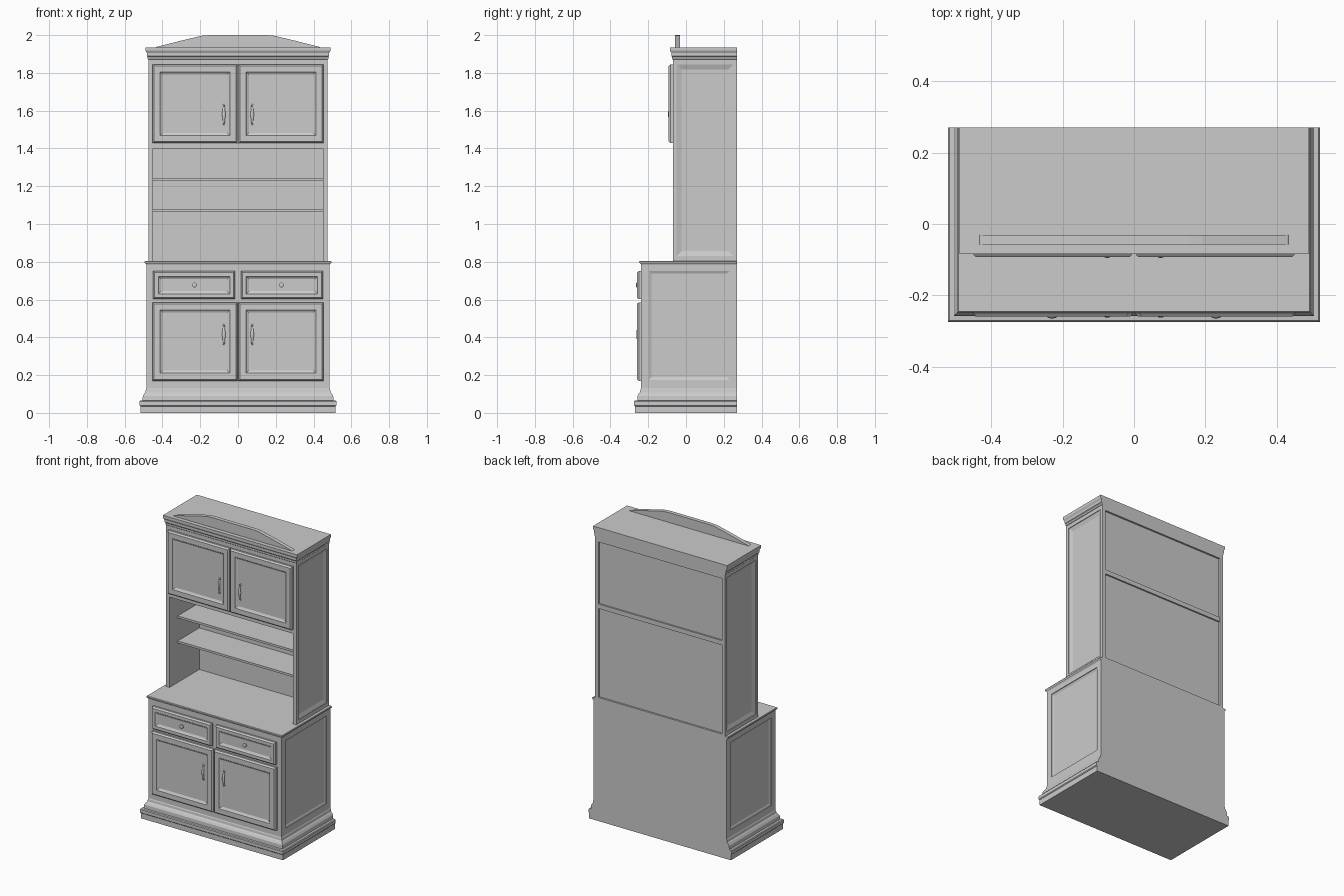
import bpy, bmesh, math
from mathutils import Matrix

if "Cube" in bpy.data.objects:
    bpy.data.objects.remove(bpy.data.objects["Cube"])

# maps from local (u, v, w) to world, w being the outward direction
UP = lambda u, v, w: (u, v, w)
FRONT = lambda u, v, w: (u, -w, v)
RIGHT = lambda u, v, w: (w, u, v)
LEFT = lambda u, v, w: (-w, u, v)


def finish(name, bm, smooth=False):
    bmesh.ops.recalc_face_normals(bm, faces=bm.faces)
    me = bpy.data.meshes.new(name)
    bm.to_mesh(me)
    bm.free()
    ob = bpy.data.objects.new(name, me)
    bpy.context.collection.objects.link(ob)
    if smooth:
        bpy.ops.object.select_all(action='DESELECT')
        ob.select_set(True)
        bpy.context.view_layer.objects.active = ob
        bpy.ops.object.shade_smooth_by_angle(angle=math.radians(40))
    return ob


def loft(name, loops, axis=UP):
    """Closed solid through rectangles (u0, u1, v0, v1, w)."""
    bm = bmesh.new()
    rings = [[bm.verts.new(axis(u, v, w)) for u, v in ((a, c), (b, c), (b, d), (a, d))]
             for a, b, c, d, w in loops]
    for r, s in zip(rings, rings[1:]):
        for i in range(4):
            j = (i + 1) % 4
            bm.faces.new((r[i], r[j], s[j], s[i]))
    bm.faces.new(rings[0])
    bm.faces.new(rings[-1])
    return finish(name, bm)


def box(name, x0, x1, y0, y1, z0, z1):
    return loft(name, [(x0, x1, y0, y1, z0), (x0, x1, y0, y1, z1)])


def moulding(name, half, front, back, profile):
    """Profile (overhang, z) run round the front and both sides, flat at the back."""
    loft(name, [(-half - o, half + o, front - o, back, z) for o, z in profile])


def panel(name, x0, x1, z0, z1, y, rim):
    """Framed overlay front with bevelled edge and sunk, sloped centre."""
    steps = [(0, 0), (0, .012), (.008, .022), (rim, .022), (rim + .004, .017),
             (rim + .014, .012)]
    loft(name, [(x0 + i, x1 - i, z0 + i, z1 - i, -y + h) for i, h in steps], FRONT)


def side(name, axis, w0, w1, outer, inner, slope, depth):
    a, b, c, d = inner
    loft(name, [(*outer, w0), (*outer, w1), (*inner, w1),
                (a, b, c, d, w1 - .004),
                (a + slope, b - slope, c + slope, d - slope, w1 - depth)], axis)


def handle(name, x, y, z):
    """Bow pull: tapered tube, thick in the middle."""
    n, k = 14, 10
    bm = bmesh.new()
    rings = []
    for i in range(n + 1):
        t = i / n
        s = math.sin(math.pi * t)
        r = .0035 + .0055 * s ** 2
        cy = y - .009 * s ** .6 + .002
        rings.append([bm.verts.new((x + r * math.cos(2 * math.pi * j / k),
                                    cy + .45 * r * math.sin(2 * math.pi * j / k),
                                    z - .055 + .11 * t)) for j in range(k)])
    for r, s in zip(rings, rings[1:]):
        for j in range(k):
            bm.faces.new((r[j], r[(j + 1) % k], s[(j + 1) % k], s[j]))
    bm.faces.new(rings[0])
    bm.faces.new(rings[-1])
    # mounting feet
    for dz in (-.045, .045):
        bmesh.ops.create_cone(bm, cap_ends=True, segments=10, radius1=.006, radius2=.005, depth=.008,
                              matrix=Matrix.Translation((x, y - .003, z + dz)) @ Matrix.Rotation(math.pi / 2, 4, 'X'))
    finish(name, bm, True)


def knob(name, x, y, z):
    bm = bmesh.new()
    prof = [(0, 0), (.009, 0), (.006, .004), (.006, .006), (.013, .009), (.013, .012), (.008, .014), (0, .015)]
    vs = [bm.verts.new((x + r, y - h, z)) for r, h in prof]
    es = [bm.edges.new(p) for p in zip(vs, vs[1:])]
    bmesh.ops.spin(bm, geom=vs + es, cent=(x, y, z), axis=(0, 1, 0), angle=2 * math.pi, steps=20)
    bmesh.ops.remove_doubles(bm, verts=bm.verts, dist=1e-5)
    finish(name, bm, True)


BACK, LF, UF = .27, -.238, -.07   # back plane, lower front, upper front

# stepped plinth with cove
moulding("plinth", .485, LF, BACK, [
    (.032, 0), (.032, .035), (.037, .04), (.037, .06), (.033, .065), (.02, .066), (.019, .09),
    (.012, .102), (.005, .11), (.003, .125), (0, .13)])

# lower cabinet and worktop
box("lower_carcass", -.465, .465, LF, BACK, .10, .792)
moulding("worktop", .485, LF, BACK, [
    (0, .785), (.003, .79), (.008, .793), (.01, .797), (.01, .801), (.007, .805)])

# upper cabinet boards
box("upper_back", -.455, .455, .24, .258, .80, 1.88)
box("bottom_back_rail", -.455, .455, .25, BACK, .803, .815)
box("cupboard_floor", -.452, .452, UF, BACK - .002, 1.40, 1.43)
box("cupboard_top", -.452, .452, UF, BACK, 1.84, 1.885)
for i, z in enumerate((1.065, 1.23)):
    box(f"shelf_{i}", -.452, .452, .015, .245, z, z + .014)

# framed sides
for label, axis in (("left", LEFT), ("right", RIGHT)):
    side(f"{label}_lower_side", axis, .46, .485, (LF, BACK, .10, .79),
         (-.197, .23, .175, .752), .014, .010)
    side(f"{label}_upper_side", axis, .45, .475, (UF, BACK, .80, 1.885),
         (-.05, .25, .83, 1.845), .026, .013)

# cornice
moulding("cornice", .475, UF, BACK, [
    (0, 1.87), (.003, 1.873), (.003, 1.885), (.007, 1.89), (.007, 1.905), (.012, 1.914),
    (.014, 1.918), (.014, 1.935)])

# arched pediment
bm = bmesh.new()
half = [(.44, 1.93), (.43, 1.938), (.30, 1.971), (.19, 1.997), (.15, 2.0)]
pts = half + [(-x, z) for x, z in reversed(half)]
f = bm.faces.new([bm.verts.new((x, -.057, z)) for x, z in pts])
ext = bmesh.ops.extrude_face_region(bm, geom=[f])
bmesh.ops.translate(bm, vec=(0, .026, 0), verts=[v for v in ext["geom"] if isinstance(v, bmesh.types.BMVert)])
finish("pediment", bm)

# doors, drawers and their hardware, mirrored left and right
for label, s in (("left", -1), ("right", 1)):
    def span(a, b):
        return sorted((s * a, s * b))
    panel(f"{label}_upper_door", *span(.003, .453), 1.428, 1.845, UF, .04)
    panel(f"{label}_lower_door", *span(.003, .453), .17, .585, LF, .04)
    panel(f"{label}_drawer", *span(.015, .45), .602, .75, LF, .028)
    handle(f"{label}_upper_handle", s * .075, UF - .014, 1.58)
    handle(f"{label}_lower_handle", s * .075, LF - .014, .415)
    knob(f"{label}_knob", s * .23, LF - .012, .677)
